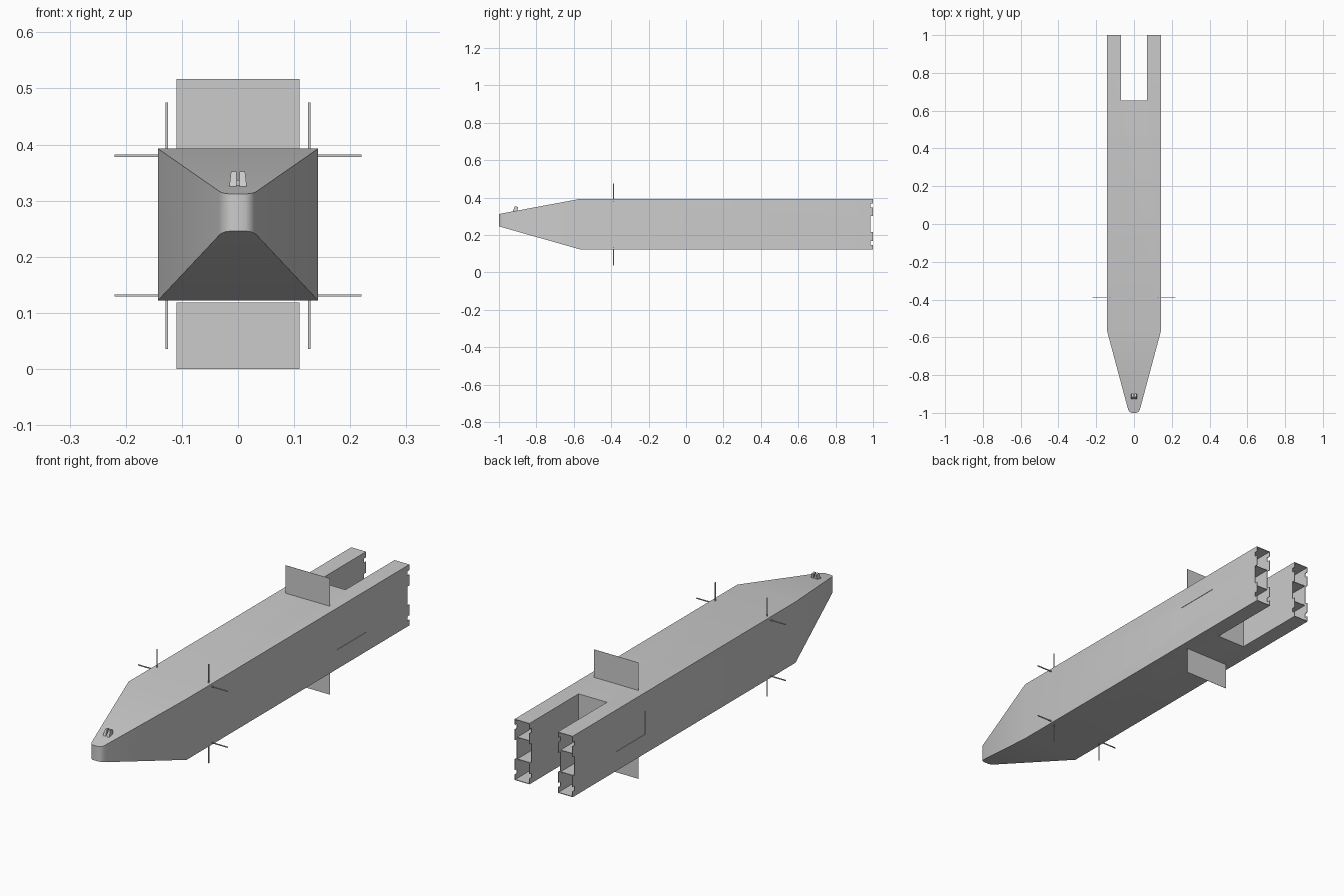
import bpy, bmesh, math

if "Cube" in bpy.data.objects:
    bpy.data.objects.remove(bpy.data.objects["Cube"])

TOP, BOT = 0.393, 0.122
SHOULDER = -0.565


def add_mesh(name, bm):
    bmesh.ops.recalc_face_normals(bm, faces=bm.faces)
    me = bpy.data.meshes.new(name)
    bm.to_mesh(me)
    bm.free()
    ob = bpy.data.objects.new(name, me)
    bpy.context.collection.objects.link(ob)
    return ob


def add_box(bm, x0, x1, y0, y1, z0, z1):
    vs = bmesh.ops.create_cube(bm, size=1)["verts"]
    for v in vs:
        v.co = (x1 if v.co.x > 0 else x0, y1 if v.co.y > 0 else y0, z1 if v.co.z > 0 else z0)
    return vs


def boxes(name, *dims):
    bm = bmesh.new()
    for d in dims:
        add_box(bm, *d)
    return add_mesh(name, bm)


def top_z(y):
    return TOP - max(0, SHOULDER - y) / (1 + SHOULDER) * (TOP - 0.312)


def bot_z(y):
    return BOT + max(0, SHOULDER - y) / (1 + SHOULDER) * (0.246 - BOT)


# Hull: plan outline with wedge nose and forked stern
nose = [(0.143, SHOULDER), (0.034, -0.972), (0.030, -0.985), (0.023, -0.995), (0.013, -1.0)]
nose = nose + [(-x, y) for x, y in reversed(nose)]
stern = [(-0.143, 1), (-0.07, 1), (-0.07, 0.655), (0.07, 0.655), (0.07, 1), (0.143, 1)]
outline = nose + stern
n, k = len(outline), len(nose)
bm = bmesh.new()
up = [bm.verts.new((x, y, top_z(y))) for x, y in outline]
lo = [bm.verts.new((x, y, bot_z(y))) for x, y in outline]
for ring in (up, lo):
    bm.faces.new(ring[:k])
    bm.faces.new([ring[0]] + ring[k - 1:])
for i in range(n):
    j = (i + 1) % n
    bm.faces.new((up[i], up[j], lo[j], lo[i]))
hull = add_mesh("hull", bm)

# Stern cavities, edge notches and side bay recesses
T = 0.003
cavities = boxes("cavity_cutter", *[
    (min(s * (0.07 + T), s * (0.143 - T)), max(s * (0.07 + T), s * (0.143 - T)),
     0.70, 1.1, BOT + T, TOP - T) for s in (-1, 1)])
notches = boxes("notch_cutter", *[
    (-0.2, 0.2, 0.986, 1.1, a, b)
    for a, b in ((0.147, 0.167), (0.215, 0.30), (0.348, 0.368))])
bays = boxes("bay_cutter", (0.141, 0.2, 0.49, 0.70, 0.207, 0.31),
             (-0.2, -0.141, 0.49, 0.70, 0.207, 0.31))
for cutter in (cavities, notches, bays):
    m = hull.modifiers.new(cutter.name, "BOOLEAN")
    m.operation = "DIFFERENCE"
    m.solver = "EXACT"
    m.object = cutter
    cutter.hide_render = True
    cutter.hide_viewport = True
    cutter.display_type = "WIRE"

bpy.context.view_layer.objects.active = hull
hull.select_set(True)
bpy.ops.object.shade_smooth_by_angle(angle=math.radians(35))
hull.select_set(False)

# Shelves inside the stern forks
boxes("stern_shelves", *[
    (min(s * 0.072, s * 0.141), max(s * 0.072, s * 0.141), 0.88, 0.984, z - 0.0015, z + 0.0015)
    for s in (-1, 1) for z in (0.209, 0.306)])

# Thin dorsal and ventral panels
for name, z0, z1 in (("dorsal_panel", TOP, 0.517), ("ventral_panel", 0.0, 0.119)):
    boxes(name, (-0.11, 0.11, 0.4895, 0.4905, z0, z1))

# Antenna rods around the forward hull corners
R, Y = 0.002, -0.388
rods = []
for s in (-1, 1):
    for z in (0.131, 0.380):
        xs = sorted((s * 0.12, s * 0.22))
        rods.append((xs[0], xs[1], Y - R, Y + R, z - R, z + R))
    for z0, z1 in ((0.036, 0.135), (0.38, 0.475)):
        rods.append((s * 0.127 - R, s * 0.127 + R, Y - R, Y + R, z0, z1))
boxes("antenna_rods", *rods)

# Twin bridge blocks on the nose, tapered and leaning with the slope
bm = bmesh.new()
for s in (-1, 1):
    vs = add_box(bm, -0.016 if s < 0 else 0.003, -0.003 if s < 0 else 0.016,
                 -0.928, -0.902, 0.322, 0.352)
    for v in vs:
        if v.co.z > 0.34:
            if abs(v.co.x) > 0.01:
                v.co.x = s * 0.0125
            v.co.y += 0.012 if v.co.y < -0.915 else 0.004
            v.co.z -= 0.002 if v.co.y > -0.91 else 0
add_box(bm, -0.004, 0.004, -0.920, -0.904, 0.322, 0.336)
add_mesh("bridge", bm)
